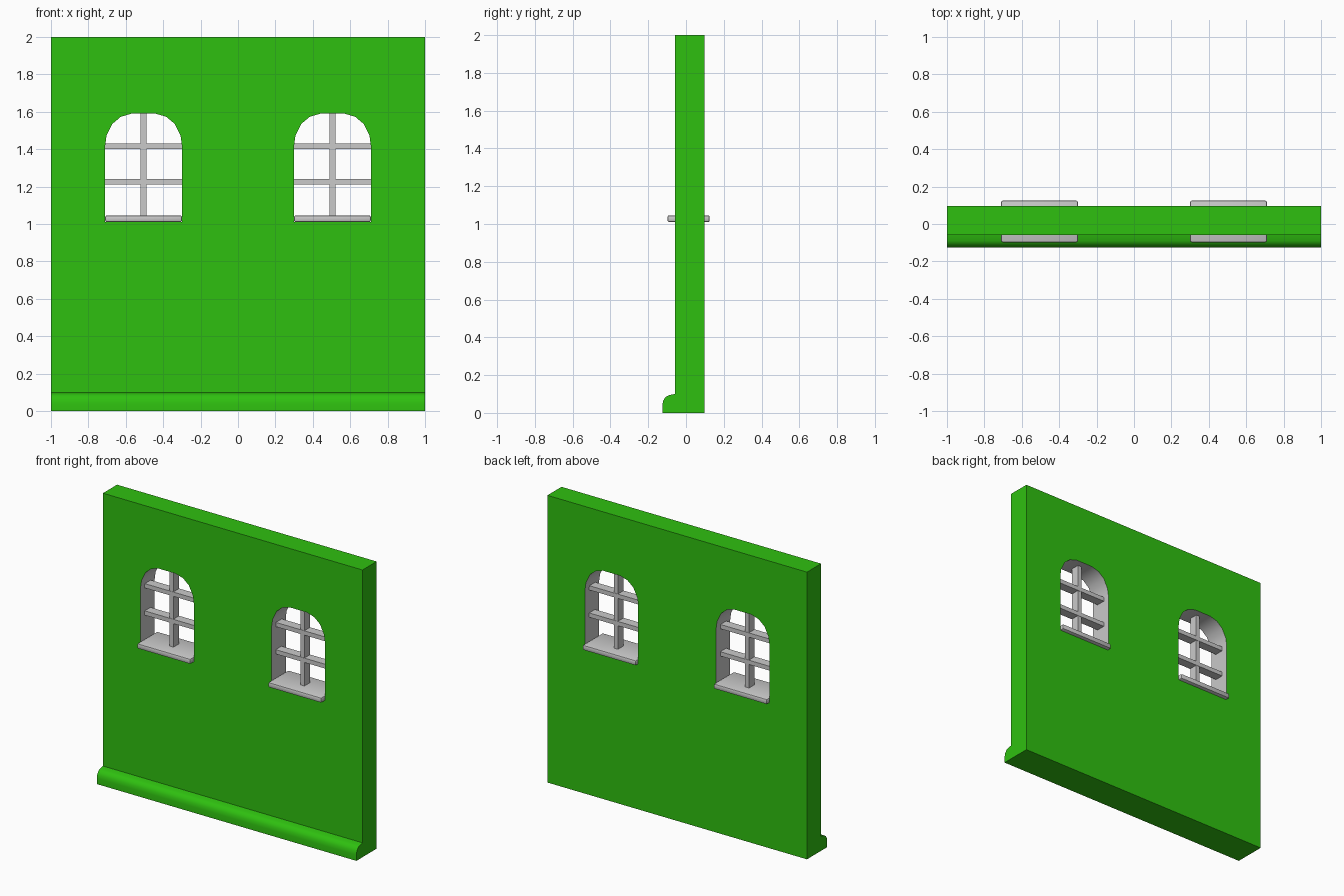
import bpy, bmesh

if "Cube" in bpy.data.objects:
    bpy.data.objects.remove(bpy.data.objects["Cube"])

def material(name, col):
    m = bpy.data.materials.new(name)
    m.diffuse_color = (*col, 1)
    m.use_nodes = True
    m.node_tree.nodes["Principled BSDF"].inputs["Base Color"].default_value = m.diffuse_color
    return m

GREEN = material("green paint", (0.028, 0.53, 0.005))
GREY = material("light grey", (0.59, 0.59, 0.59))

WX, HALF = 0.505, 0.205          # window centre and half width
FRONT, BACK = -0.058, 0.097      # wall faces
SILL_Z, TOP_Z = 1.012, 1.59

def finish(name, bm, mats, smooth=True):
    bmesh.ops.recalc_face_normals(bm, faces=bm.faces[:])
    me = bpy.data.meshes.new(name)
    bm.to_mesh(me)
    bm.free()
    for m in mats:
        me.materials.append(m)
    ob = bpy.data.objects.new(name, me)
    bpy.context.collection.objects.link(ob)
    if smooth:
        bpy.ops.object.select_all(action='DESELECT')
        ob.select_set(True)
        bpy.context.view_layer.objects.active = ob
        bpy.ops.object.shade_smooth_by_angle(angle=0.6)
    return ob

def box(name, lo, hi, mat, bevel=0):
    bm = bmesh.new()
    bmesh.ops.create_cube(bm, size=1)
    for v in bm.verts:
        v.co = [l + (c + 0.5) * (h - l) for c, l, h in zip(v.co, lo, hi)]
    if bevel:
        bmesh.ops.bevel(bm, geom=bm.edges[:], offset=bevel, segments=2,
                        profile=0.5, affect='EDGES')
    return finish(name, bm, [mat], bool(bevel))

# Wall: outline with two arched holes, extruded through its thickness
arch = [(HALF, SILL_Z), (HALF, 1.42), (0.198, 1.472), (0.167, 1.535),
        (0.122, 1.573), (0.065, TOP_Z)]
hole = arch + [(-x, z) for x, z in reversed(arch)]
loops = [[(-1, 0), (1, 0), (1, 2), (-1, 2)]]
loops += [[(x + s * WX, z) for x, z in hole] for s in (-1, 1)]
bm = bmesh.new()
edges = []
for loop in loops:
    vs = [bm.verts.new((x, FRONT, z)) for x, z in loop]
    edges += [bm.edges.new((vs[i - 1], vs[i])) for i in range(len(vs))]
bmesh.ops.triangle_fill(bm, use_beauty=True, edges=edges, normal=(0, -1, 0))
ext = bmesh.ops.extrude_face_region(bm, geom=bm.faces[:], use_keep_orig=True)
moved = [g for g in ext["geom"] if isinstance(g, bmesh.types.BMVert)]
bmesh.ops.translate(bm, verts=moved, vec=(0, BACK - FRONT, 0))
bm.normal_update()
# Window reveals are grey
for f in bm.faces:
    c = f.calc_center_median()
    if abs(f.normal.y) < 0.5 and abs(c.x) < 0.9 and 0.9 < c.z < 1.7:
        f.material_index = 1
finish("wall", bm, [GREEN, GREY])

# Rounded skirting along the front
profile = [(FRONT, 0), (-0.125, 0), (-0.125, 0.04), (-0.121, 0.064),
           (-0.108, 0.085), (-0.09, 0.094), (FRONT, 0.1)]
bm = bmesh.new()
f = bm.faces.new([bm.verts.new((-1, y, z)) for y, z in profile])
ext = bmesh.ops.extrude_face_region(bm, geom=[f], use_keep_orig=True)
moved = [g for g in ext["geom"] if isinstance(g, bmesh.types.BMVert)]
bmesh.ops.translate(bm, verts=moved, vec=(2, 0, 0))
finish("skirting", bm, [GREEN])

# Sills and glazing bars
for side, s in (("left", -1), ("right", 1)):
    cx = s * WX
    box(side + "_sill", (cx - HALF, -0.098, 1.01), (cx + HALF, 0.125, 1.046), GREY, 0.009)
    box(side + "_upright_bar", (cx - 0.015, -0.011, 1.03), (cx + 0.015, 0.049, TOP_Z), GREY)
    for i, z in enumerate((1.226, 1.416)):
        box(f"{side}_cross_bar_{i + 1}", (cx - HALF, -0.013, z - 0.015),
            (cx + HALF, 0.051, z + 0.015), GREY)
